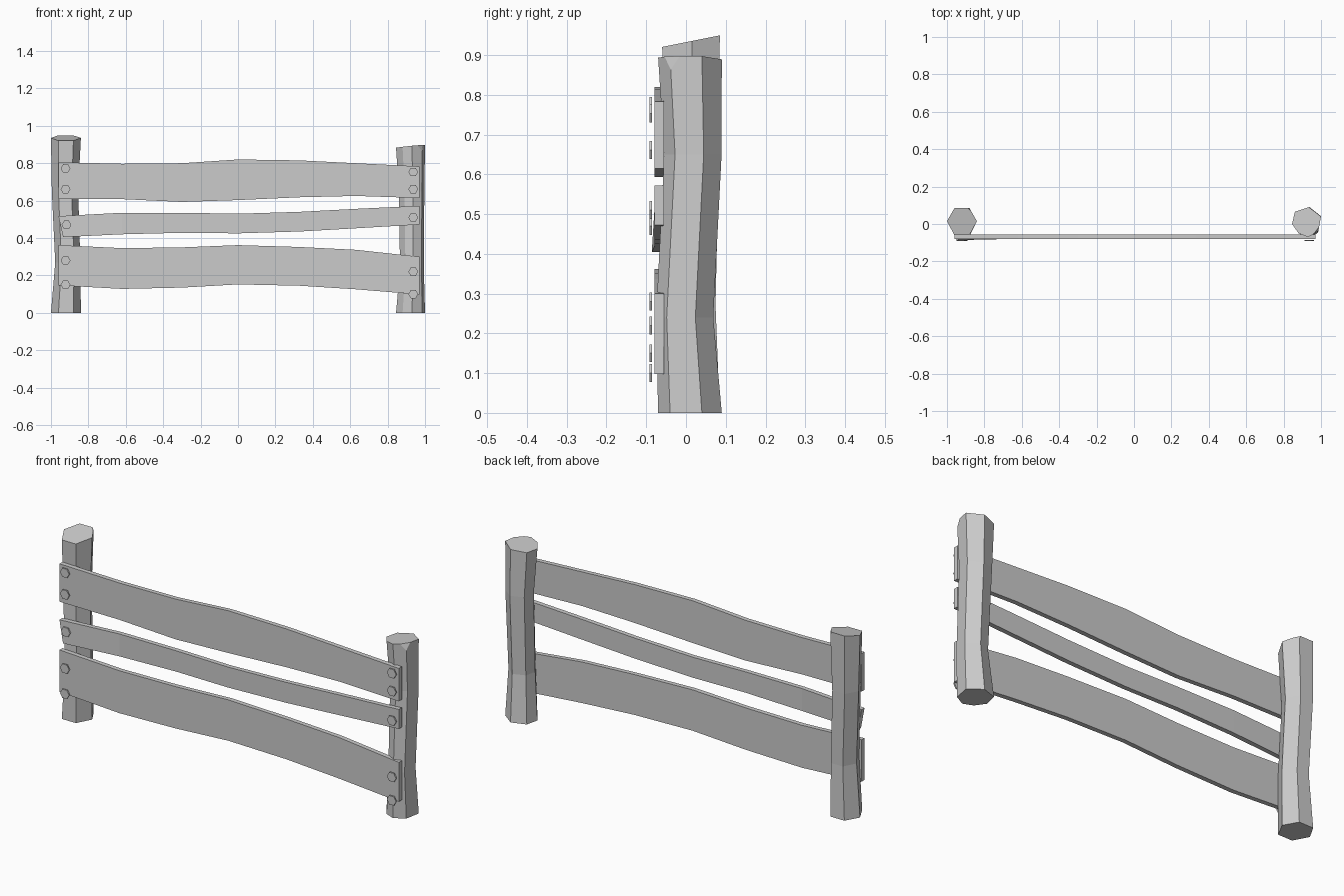
import bpy, bmesh, math
from mathutils import Vector

if "Cube" in bpy.data.objects:
    bpy.data.objects.remove(bpy.data.objects["Cube"])


def finish(name, bm):
    bmesh.ops.recalc_face_normals(bm, faces=bm.faces)
    me = bpy.data.meshes.new(name)
    bm.to_mesh(me)
    bm.free()
    ob = bpy.data.objects.new(name, me)
    bpy.context.collection.objects.link(ob)
    return ob


# Rough-hewn post: outline lofted through rings, slanted top, chipped corner
def post(name, outline, rings, top, slope, chip_point, chip_normal):
    bm = bmesh.new()
    cx = sum(p[0] for p in outline) / len(outline)
    cy = sum(p[1] for p in outline) / len(outline)
    loops = []
    for i, (z, sx, sy, dx, dy) in enumerate(rings):
        loop = []
        for x, y in outline:
            px, py = cx + (x - cx) * sx + dx, cy + (y - cy) * sy + dy
            pz = z
            if i == len(rings) - 1:
                pz = top + slope[0] * (px - cx) + slope[1] * (py - cy)
            loop.append(bm.verts.new((px, py, pz)))
        loops.append(loop)
    n = len(outline)
    for a, b in zip(loops, loops[1:]):
        for i in range(n):
            j = (i + 1) % n
            bm.faces.new((a[i], a[j], b[j], b[i]))
    bm.faces.new(loops[0][::-1])
    bm.faces.new(loops[-1])
    cut = bmesh.ops.bisect_plane(
        bm, geom=bm.verts[:] + bm.edges[:] + bm.faces[:], plane_co=chip_point,
        plane_no=Vector(chip_normal).normalized(), clear_outer=True)
    edges = [e for e in cut["geom_cut"] if isinstance(e, bmesh.types.BMEdge)]
    bmesh.ops.holes_fill(bm, edges=edges, sides=0)
    return finish(name, bm)


post("left_post",
     [(-1, .015), (-.96, -.06), (-.88, -.06), (-.84, .015), (-.88, .085), (-.96, .085)],
     [(0, 1, 1, 0, 0), (.27, .84, .92, .01, -.005), (.65, .88, .9, -.005, .005), (.93, 1, 1, 0, 0)],
     .935, (0, .2), (-.872, .066, .95), (.75, .6, .3))
post("right_post",
     [(.985, -.04), (1, .04), (.935, .09), (.86, .065), (.845, 0), (.88, -.05), (.93, -.07)],
     [(0, 1, 1, 0, 0), (.24, .82, .9, .008, -.013), (.65, .88, .9, .006, .008), (.89, 1, 1, 0, 0)],
     .89, (.1, -.03), (.972, -.036, .9), (.75, -.6, .3))


# Plank: wavy strip, extruded in depth; lean pulls the left end forward
XS = [-.96, -.62, -.3, 0, .33, .63, .97]


def plank(name, upper, lower, skew=0, lean=0):
    bm = bmesh.new()
    cols = []
    for i, (x, t, b) in enumerate(zip(XS, upper, lower)):
        f = lean if i == 0 else 0
        xb = x + (skew if i == 0 else 0)
        cols.append([bm.verts.new(p) for p in (
            (x, -.079, t), (xb, -.079 - f, b), (xb, -.055 - f, b), (x, -.055, t))])
    for a, b in zip(cols, cols[1:]):
        for i in range(4):
            j = (i + 1) % 4
            bm.faces.new((a[i], a[j], b[j], b[i]))
    bm.faces.new(cols[0])
    bm.faces.new(cols[-1][::-1])
    return finish(name, bm)


plank("top_plank", [.805, .797, .80, .82, .815, .80, .783],
      [.61, .608, .593, .603, .618, .625, .614])
plank("middle_plank", [.517, .535, .535, .53, .54, .556, .572],
      [.405, .42, .428, .425, .435, .452, .472], skew=.025, lean=.007)
plank("bottom_plank", [.362, .346, .35, .362, .352, .337, .30],
      [.147, .128, .135, .152, .145, .126, .098])

# Hexagonal bolt heads
BOLTS = [(-.922, z) for z in (.772, .661, .28, .15)] + [(-.917, .47)]
BOLTS += [(.937, z) for z in (.753, .661, .51, .22, .10)]
for x, z in BOLTS:
    bm = bmesh.new()
    ring = [bm.verts.new((x + .026 * math.cos(k * math.pi / 3), -.092,
                          z + .026 * math.sin(k * math.pi / 3))) for k in range(6)]
    face = bm.faces.new(ring)
    ext = bmesh.ops.extrude_face_region(bm, geom=[face], use_keep_orig=True)
    bmesh.ops.translate(bm, vec=(0, .007, 0),
                        verts=[v for v in ext["geom"] if isinstance(v, bmesh.types.BMVert)])
    finish("bolt_head", bm)
